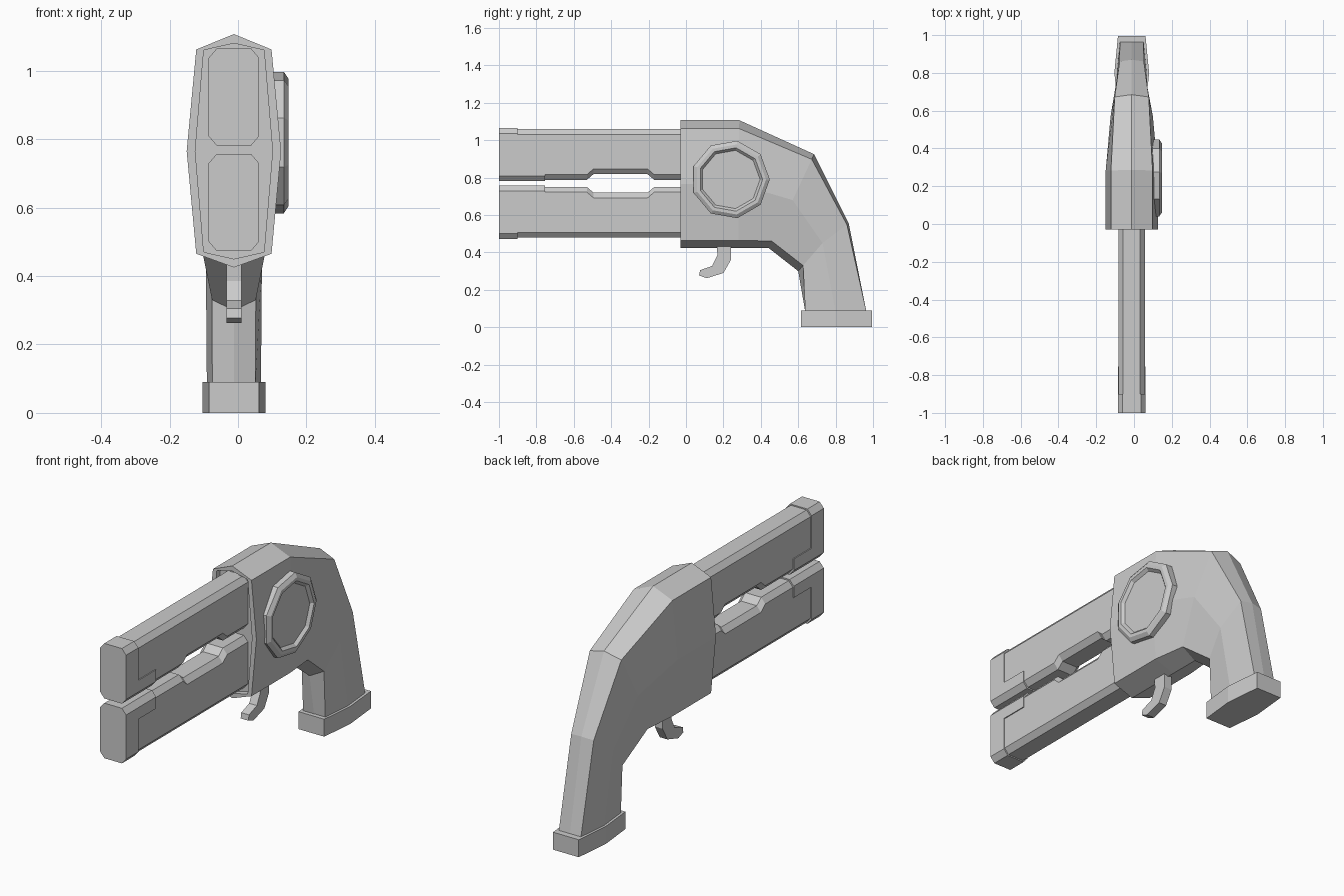
import bpy, bmesh
from math import sin, cos, tau
from mathutils import Vector

if "Cube" in bpy.data.objects:
    bpy.data.objects.remove(bpy.data.objects["Cube"])

CX = -0.012  # symmetry plane of the gun


def loft(name, rings, caps=True):
    """Skin a list of closed rings with equal point counts."""
    bm = bmesh.new()
    vs = [[bm.verts.new(p) for p in r] for r in rings]
    n = len(rings[0])
    for a, b in zip(vs, vs[1:]):
        for i in range(n):
            j = (i + 1) % n
            bm.faces.new((a[i], a[j], b[j], b[i]))
    if caps:
        bm.faces.new(vs[0])
        bm.faces.new(vs[-1])
    bmesh.ops.recalc_face_normals(bm, faces=bm.faces)
    me = bpy.data.meshes.new(name)
    bm.to_mesh(me)
    bm.free()
    ob = bpy.data.objects.new(name, me)
    bpy.context.collection.objects.link(ob)
    return ob


def body_ring(top, mid, bot, wt, wm, wb, it, ib):
    """Eight-point section: ridge, shoulders, widest middle, keel."""
    t, m, b = (Vector((CX, *p)) for p in (top, mid, bot))
    te = t + (m - t).normalized() * it
    be = b + (m - b).normalized() * ib
    side = lambda p, w: p + Vector((w, 0, 0))
    return [t, side(te, wt), side(m, wm), side(be, wb), b,
            side(be, -wb), side(m, -wm), side(te, -wt)]


# body and grip, starting from the shallow recess in the front face
loft("body_and_grip", [body_ring(*s) for s in (
    ((0.0, 1.08), (0.0, 0.765), (0.0, 0.45), 0.088, 0.113, 0.088, 0.02, 0.02),
    ((-0.03, 1.08), (-0.03, 0.765), (-0.03, 0.45), 0.088, 0.113, 0.088, 0.02, 0.02),
    ((-0.03, 1.107), (-0.03, 0.765), (-0.03, 0.425), 0.11, 0.138, 0.11, 0.045, 0.04),
    ((0.285, 1.107), (0.28, 0.765), (0.28, 0.425), 0.11, 0.138, 0.11, 0.045, 0.04),
    ((0.685, 0.925), (0.57, 0.68), (0.44, 0.425), 0.09, 0.112, 0.09, 0.03, 0.04),
    ((0.87, 0.555), (0.73, 0.45), (0.6, 0.30), 0.064, 0.082, 0.064, 0.012, 0.04),
    ((0.965, 0.08), (0.80, 0.08), (0.638, 0.08), 0.063, 0.079, 0.063, 0.0, 0.0),
)])

# grip base plate
loft("grip_base", [[(CX + x, y, z) for x, y in (
    (-0.073, 0.615), (0.073, 0.615), (0.092, 0.80),
    (0.073, 0.995), (-0.073, 0.995), (-0.092, 0.80))] for z in (0, 0.09)])


def barrel_ring(y, inner, outer, hw, c=0.028):
    """Chamfered rectangle between two heights, either way up."""
    s = 1 if outer > inner else -1
    k = hw - 0.024
    pts = [(-k, inner), (k, inner), (hw, inner + s * c), (hw, outer - s * c),
           (k, outer), (-k, outer), (-hw, outer - s * c), (-hw, inner + s * c)]
    return [(CX + x, y, z) for x, z in pts]


# twin barrels with the slot between them, and stepped muzzle caps
MID = 0.769
for label, s in (("upper", 1), ("lower", -1)):
    loft(label + "_barrel", [
        barrel_ring(y, MID + s * g, MID + s * 0.29, 0.069)
        for y, g in ((-0.98, 0.019), (-0.53, 0.019), (-0.495, 0.049),
                     (-0.205, 0.049), (-0.17, 0.019), (0.02, 0.019))])
    loft(label + "_muzzle_cap", [
        barrel_ring(y, MID + s * 0.012, MID + s * 0.296, 0.074)
        for y in (-1.0, -0.9)])
    lip = [(-0.05, 0.012), (0.05, 0.012), (0.074, 0.04),
           (0.074, 0.1), (-0.074, 0.1), (-0.074, 0.04)]
    loft(label + "_muzzle_lip", [
        [(CX + x, y, MID + s * h) for x, h in lip] for y in (-0.9, -0.755)])

# nine-sided dial on the right side
loft("side_dial", [
    [(x, 0.238 + r * cos(tau * i / 9), 0.79 + r * sin(tau * i / 9)) for i in range(9)]
    for x, r in ((0.07, 0.21), (0.134, 0.21), (0.147, 0.19),
                 (0.147, 0.172), (0.132, 0.158))])

# trigger
loft("trigger", [[(CX + x, y, z) for y, z in (
    (0.165, 0.44), (0.24, 0.44), (0.24, 0.36), (0.2, 0.29), (0.11, 0.262),
    (0.07, 0.277), (0.075, 0.305), (0.14, 0.328), (0.168, 0.385))]
    for x in (-0.022, 0.022)])
